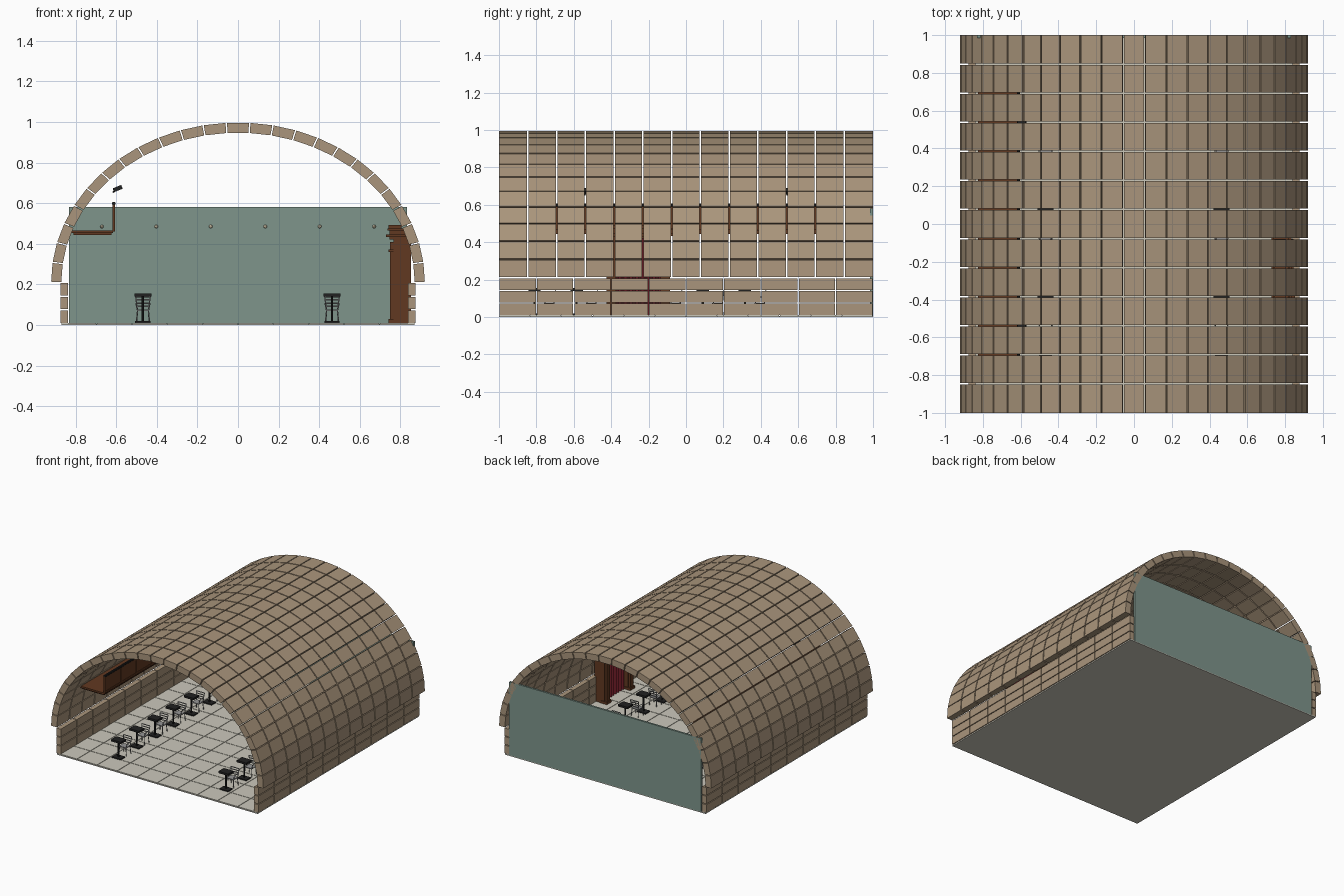
import bpy, bmesh, math
from mathutils import Matrix, Vector

if "Cube" in bpy.data.objects:
    bpy.data.objects.remove(bpy.data.objects["Cube"])


def mat(name, r, g, b):
    m = bpy.data.materials.new(name)
    m.diffuse_color = (r, g, b, 1)
    m.use_nodes = True
    m.node_tree.nodes["Principled BSDF"].inputs["Base Color"].default_value = m.diffuse_color
    return m


STONE = mat("stone", .40, .30, .20)
TILE = mat("tile", .60, .58, .50)
TEAL = mat("teal_paint", .21, .30, .26)
WOOD = mat("dark_wood", .12, .04, .015)
RED = mat("red_cloth", .16, .012, .02)
BLACK = mat("black_metal", .015, .015, .015)
STEEL = mat("steel", .30, .30, .30)
BULB = mat("bulb", .80, .70, .50)


def box(bm, x0, x1, y0, y1, z0, z1, rot=None):
    c = Vector(((x0 + x1) / 2, (y0 + y1) / 2, (z0 + z1) / 2))
    m = Matrix.Translation(c) @ (rot or Matrix()) @ Matrix.Diagonal((x1 - x0, y1 - y0, z1 - z0, 1))
    bmesh.ops.create_cube(bm, size=1, matrix=m)


def rod(bm, a, b, r, n=8):
    a, b = Vector(a), Vector(b)
    d = b - a
    m = Matrix.Translation((a + b) / 2) @ d.to_track_quat('Z', 'Y').to_matrix().to_4x4()
    bmesh.ops.create_cone(bm, cap_ends=True, segments=n, radius1=r, radius2=r, depth=d.length, matrix=m)


def finish(bm, name, material):
    bmesh.ops.recalc_face_normals(bm, faces=bm.faces)
    me = bpy.data.meshes.new(name)
    bm.to_mesh(me)
    bm.free()
    me.materials.append(material)
    ob = bpy.data.objects.new(name, me)
    bpy.context.collection.objects.link(ob)
    return ob


# floor: thin slab with tiles
bm = bmesh.new()
box(bm, -.87, .87, -1, 1, 0, .006)
NX, NY = 10, 12
for i in range(NX):
    for j in range(NY):
        x, y = -.87 + 1.74 * i / NX, -1 + 2 * j / NY
        box(bm, x + .002, x + 1.74 / NX - .002, y + .002, y + 2 / NY - .002, .005, .011)
finish(bm, "floor_tiles", TILE)

# side walls: three courses of stone blocks
for s, side in ((-1, "left"), (1, "right")):
    bm = bmesh.new()
    for k in range(3):
        for j in range(10):
            z, y = .011 + k * .067, -1 + j * .2
            xs = sorted((s * .838, s * .875))
            box(bm, *xs, y + .003, y + .197, z, z + .061)
    finish(bm, side + "_wall_blocks", STONE)

# vault: elliptical rings of separate stones
bm = bmesh.new()
N, ROWS, GAP = 25, 13, .004


def arc(a, b, t):
    return a * math.cos(t), .21 + b * math.sin(t)


for i in range(N):
    t0, t1 = math.pi * i / N + GAP, math.pi * (i + 1) / N - GAP
    prof = [arc(.92, .787, t0), arc(.92, .787, t1), arc(.87, .737, t1), arc(.87, .737, t0)]
    for j in range(ROWS):
        y0, y1 = -1 + 2 * j / ROWS + GAP, -1 + 2 * (j + 1) / ROWS - GAP
        if j == 0:
            y0 = -1
        if j == ROWS - 1:
            y1 = 1
        a = [bm.verts.new((x, y0, z)) for x, z in prof]
        b = [bm.verts.new((x, y1, z)) for x, z in prof]
        bm.faces.new(a)
        bm.faces.new(b[::-1])
        for k in range(4):
            n = (k + 1) % 4
            bm.faces.new((a[k], b[k], b[n], a[n]))
finish(bm, "vault_stones", STONE)

# end wall with a row of small lights
bm = bmesh.new()
box(bm, -.832, .832, .985, 1, .005, .58)
finish(bm, "end_wall", TEAL)
bm = bmesh.new()
for i in range(6):
    bmesh.ops.create_icosphere(bm, subdivisions=2, radius=.009,
                               matrix=Matrix.Translation((-.67 + i * .268, .98, .485)))
finish(bm, "wall_lights", BULB)

# balcony on the left with panelled parapet
Y = .78
bm = bmesh.new()
box(bm, -.825, -.615, -Y, Y, .452, .466)
box(bm, -.81, -.622, -Y + .01, Y - .01, .443, .452)
finish(bm, "balcony_deck", WOOD)
bm = bmesh.new()
box(bm, -.615, -.609, -Y, Y, .466, .592)
for i in range(9):
    y = -Y + .006 + i * (2 * Y - .012) / 8
    box(bm, -.618, -.605, y - .006, y + .006, .46, .592)
for z in (.466, .578):
    box(bm, -.617, -.606, -Y, Y, z, z + .014)
finish(bm, "balcony_parapet", WOOD)
bm = bmesh.new()
rod(bm, (-.612, -Y, .598), (-.612, Y, .598), .009, 10)
finish(bm, "balcony_handrail", BLACK)

# spotlights above the balcony
bm = bmesh.new()
tilt = Matrix.Rotation(math.radians(-22), 4, 'Y')
for y in (-.54, .54):
    box(bm, -.615, -.57, y - .03, y + .03, .662, .682, tilt)
    rod(bm, (-.61, y, .66), (-.615, y, .652), .004)
finish(bm, "spotlights", BLACK)

# doorway on the right: pillars, stacked cornice, curtain
C = -.255
bm = bmesh.new()
for s in (-1, 1):
    y = C + s * .145
    box(bm, .765, .852, y - .025, y + .025, .011, .43)
    box(bm, .748, .768, y - .018, y + .018, .03, .41)
    box(bm, .742, .80, y - .03, y + .03, .011, .03)
    box(bm, .742, .80, y - .03, y + .03, .36, .372)
finish(bm, "doorway_pillars", WOOD)
bm = bmesh.new()
for x0, x1, h, z0, z1 in ((.745, .845, .175, .42, .434), (.728, .835, .185, .434, .447),
                          (.745, .825, .17, .447, .466), (.735, .82, .185, .466, .476),
                          (.742, .805, .175, .476, .492)):
    box(bm, x0, x1, C - h, C + h, z0, z1)
finish(bm, "doorway_cornice", WOOD)
bm = bmesh.new()
prev = None
for i in range(49):
    y = C - .122 + .244 * i / 48
    x = .80 + .01 * math.cos(i * math.pi / 3)
    cur = [bm.verts.new(p) for p in ((x, y, .012), (x, y, .425), (x + .006, y, .425), (x + .006, y, .012))]
    if prev:
        for k in range(4):
            n = (k + 1) % 4
            bm.faces.new((prev[k], cur[k], cur[n], prev[n]))
    prev = cur
finish(bm, "doorway_curtain", RED)

# two rows of tables, each with a chair behind it
tables, chairs = bmesh.new(), bmesh.new()
for x in (-.468, .463):
    for i in range(6):
        y = -.81 + i * .225
        box(tables, x - .042, x + .042, y - .033, y + .033, .14, .155)
        rod(tables, (x, y, .015), (x, y, .142), .006)
        box(tables, x - .038, x + .038, y - .028, y + .028, .011, .019)
        c = y + .078
        box(chairs, x - .03, x + .03, c - .028, c + .028, .07, .076)
        for s in (-1, 1):
            rod(chairs, (x + s * .033, c - .03, .011), (x + s * .027, c - .024, .072), .003, 6)
            rod(chairs, (x + s * .031, c + .03, .011), (x + s * .027, c + .024, .072), .003, 6)
            rod(chairs, (x + s * .027, c + .026, .072), (x + s * .036, c + .034, .14), .003, 6)
            # arm rests
            rod(chairs, (x + s * .033, c + .03, .108), (x + s * .034, c - .022, .104), .003, 6)
            rod(chairs, (x + s * .034, c - .022, .104), (x + s * .028, c - .022, .074), .003, 6)
        for z in (.092, .108, .124, .14):
            o = .026 + .008 * (z - .072) / .068
            rod(chairs, (x - .034, c + o, z), (x + .034, c + o, z), .004, 6)
finish(tables, "tables", BLACK)
finish(chairs, "chairs", STEEL)
